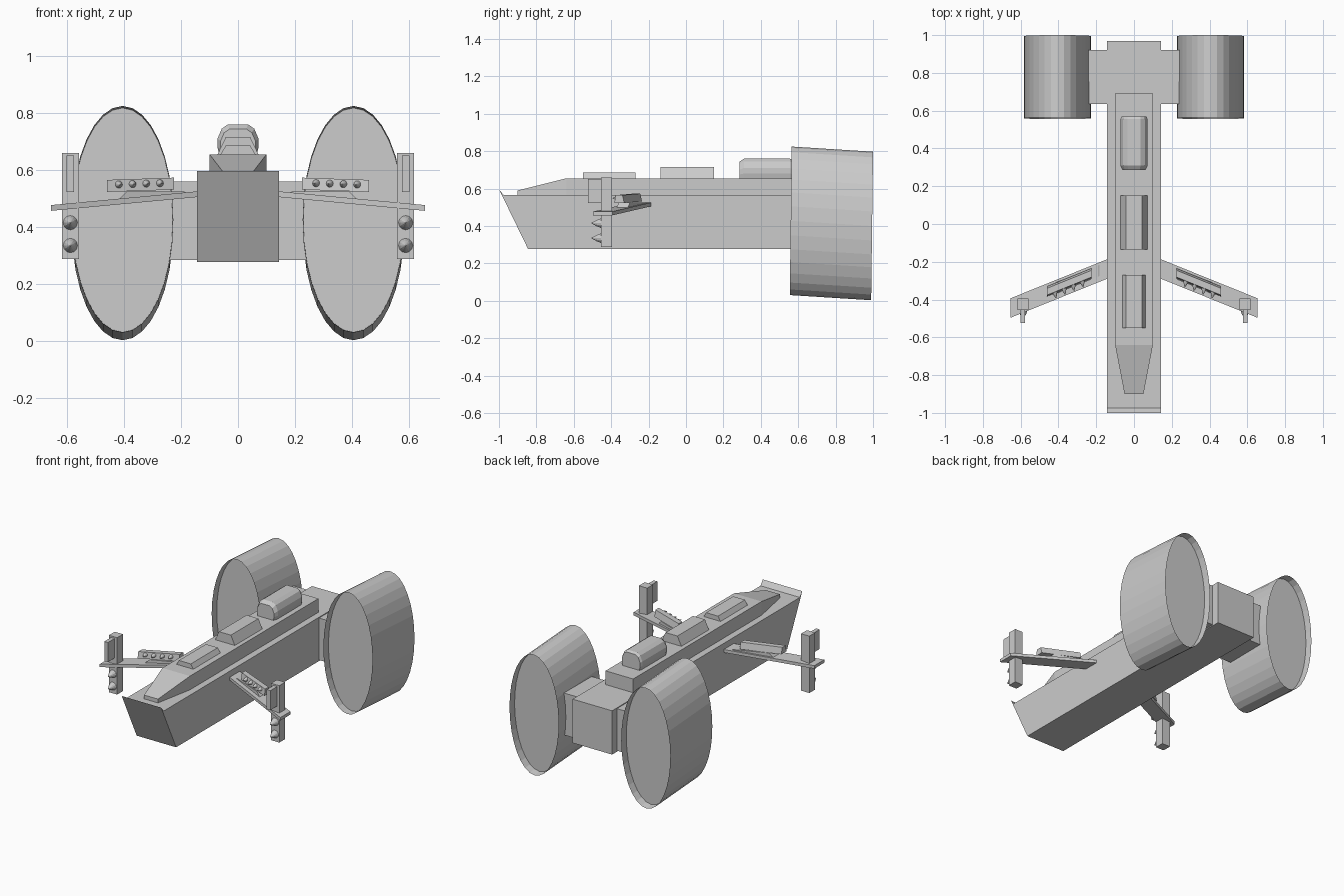
import bpy, bmesh, math
from mathutils import Vector

if "Cube" in bpy.data.objects:
    bpy.data.objects.remove(bpy.data.objects["Cube"])


def loft(name, rings):
    """Skin matching rings of points and cap both ends."""
    bm = bmesh.new()
    rows = [[bm.verts.new(p) for p in r] for r in rings]
    n = len(rows[0])
    for a, b in zip(rows, rows[1:]):
        for i in range(n):
            j = (i + 1) % n
            bm.faces.new((a[i], a[j], b[j], b[i]))
    bm.faces.new(rows[0][::-1])
    bm.faces.new(rows[-1])
    bmesh.ops.recalc_face_normals(bm, faces=bm.faces)
    me = bpy.data.meshes.new(name)
    bm.to_mesh(me)
    bm.free()
    ob = bpy.data.objects.new(name, me)
    bpy.context.collection.objects.link(ob)
    return ob


def box(name, x0, x1, y0, y1, z0, z1):
    return loft(name, [[(x0, y, z0), (x1, y, z0), (x1, y, z1), (x0, y, z1)] for y in (y0, y1)])


def cone(name, base, tip, r, sides=12):
    base, tip = Vector(base), Vector(tip)
    d = (tip - base).normalized()
    u = d.cross(Vector((0, 0, 1))).normalized()
    v = u.cross(d)
    ring = lambda c, k: [c + k * (u * math.cos(t) + v * math.sin(t))
                         for t in (i * math.tau / sides for i in range(sides))]
    return loft(name, [ring(base, r), ring(base.lerp(tip, 0.5), r * 0.62), ring(tip, r * 0.06)])


# Hull with raked bow and raised lip
hull = [(-1, 0.597), (-0.845, 0.278), (0.97, 0.278), (0.97, 0.565), (-0.975, 0.565)]
loft("hull", [[(x, y, z) for y, z in hull] for x in (-0.143, 0.143)])
# Crossbeam carrying the engines
box("engine_crossbeam", -0.25, 0.25, 0.635, 0.92, 0.285, 0.56)

# Raised spine with tapered nose
loft("spine", [[(-w, y, 0.56), (w, y, 0.56), (w, y, z), (-w, y, z)]
               for y, w, z in ((-0.9, 0.05, 0.59), (-0.64, 0.1, 0.655), (0.69, 0.1, 0.655))])


# Deck blocks on the spine
def deck_block(name, y0, y1, half):
    sec = [(-x, z) for x, z in half] + [(x, z) for x, z in half[::-1]]
    loft(name, [[(x, y, z) for x, z in sec] for y in (y0, y1)])


deck_block("front_deck_block", -0.55, -0.27, [(0.064, 0.65), (0.043, 0.685)])
deck_block("middle_deck_block", -0.135, 0.15, [(0.074, 0.65), (0.043, 0.715)])
cabin = [(0.065, 0.65), (0.072, 0.68), (0.072, 0.71), (0.057, 0.745), (0.035, 0.76)]
sec = [(-x, z) for x, z in cabin] + [(x, z) for x, z in cabin[::-1]]
loft("cabin", [[(x * k, y, 0.65 + (z - 0.65) * k) for x, z in sec]
               for y, k in ((0.285, 0.85), (0.31, 1), (0.555, 1), (0.57, 0.92))])


# Wing plan and height as functions of span position
def wing_front(x):
    return -0.29 - 0.404 * (x - 0.143)


def wing_top(x):
    return 0.525 - 0.094 * (x - 0.143)


for side, s in (("left", -1), ("right", 1)):
    # Oval engine drum, recessed at both ends
    def oval(y, cz, k=1.0):
        pts = []
        for i in range(32):
            t = i * math.tau / 32
            dz = 0.397 * k * math.sin(t)
            pts.append((s * 0.405 + 0.178 * k * math.cos(t), y + 0.0127 * dz, cz + dz))
        return pts
    loft(side + "_engine", [oval(0.61, 0.4245, 0.99), oval(0.56, 0.4275),
                            oval(0.995, 0.4), oval(0.945, 0.403, 0.99)])

    # Swept, drooping wing
    loft(side + "_wing", [[(s * x, wing_front(x) + t, wing_top(x) + h)
                           for t, h in ((0, -0.02), (0.103, -0.02), (0.103, 0), (0, 0))]
                          for x in (0.13, 0.655)])

    # Launcher bracket and box on the wing
    bracket = [(0.16, 0.51), (0.19, 0.525), (0.39, 0.525), (0.425, 0.49)]
    loft(side + "_launcher_bracket", [[(s * x, wing_front(x) + t, z) for x, z in bracket]
                                      for t in (0.03, 0.09)])
    loft(side + "_launcher", [[(s * x, wing_front(x) + t, z + top)
                               for t, z in ((0.035, 0.523), (0.088, 0.523), (0.078, 0.565), (0.042, 0.565))]
                              for x, top in ((0.225, 0.008), (0.46, 0.0))])
    for i in range(4):
        x = 0.275 + i * 0.048
        y, z = wing_front(x), 0.553 - i * 0.0015
        cone(f"{side}_launcher_spike_{i + 1}", (s * x, y + 0.042, z), (s * (x - 0.006), y + 0.008, z), 0.014)

    # Wing-tip post with blade and two spikes
    a, b = sorted((s * 0.558, s * 0.618))
    box(side + "_tip_post", a, b, -0.455, -0.395, 0.287, 0.66)
    a, b = sorted((s * 0.576, s * 0.602))
    box(side + "_tip_blade", a, b, -0.525, -0.45, 0.522, 0.65)
    for name, z in (("upper", 0.415), ("lower", 0.335)):
        cone(f"{side}_{name}_tip_spike", (s * 0.588, -0.45, z), (s * 0.588, -0.505, z), 0.027)
